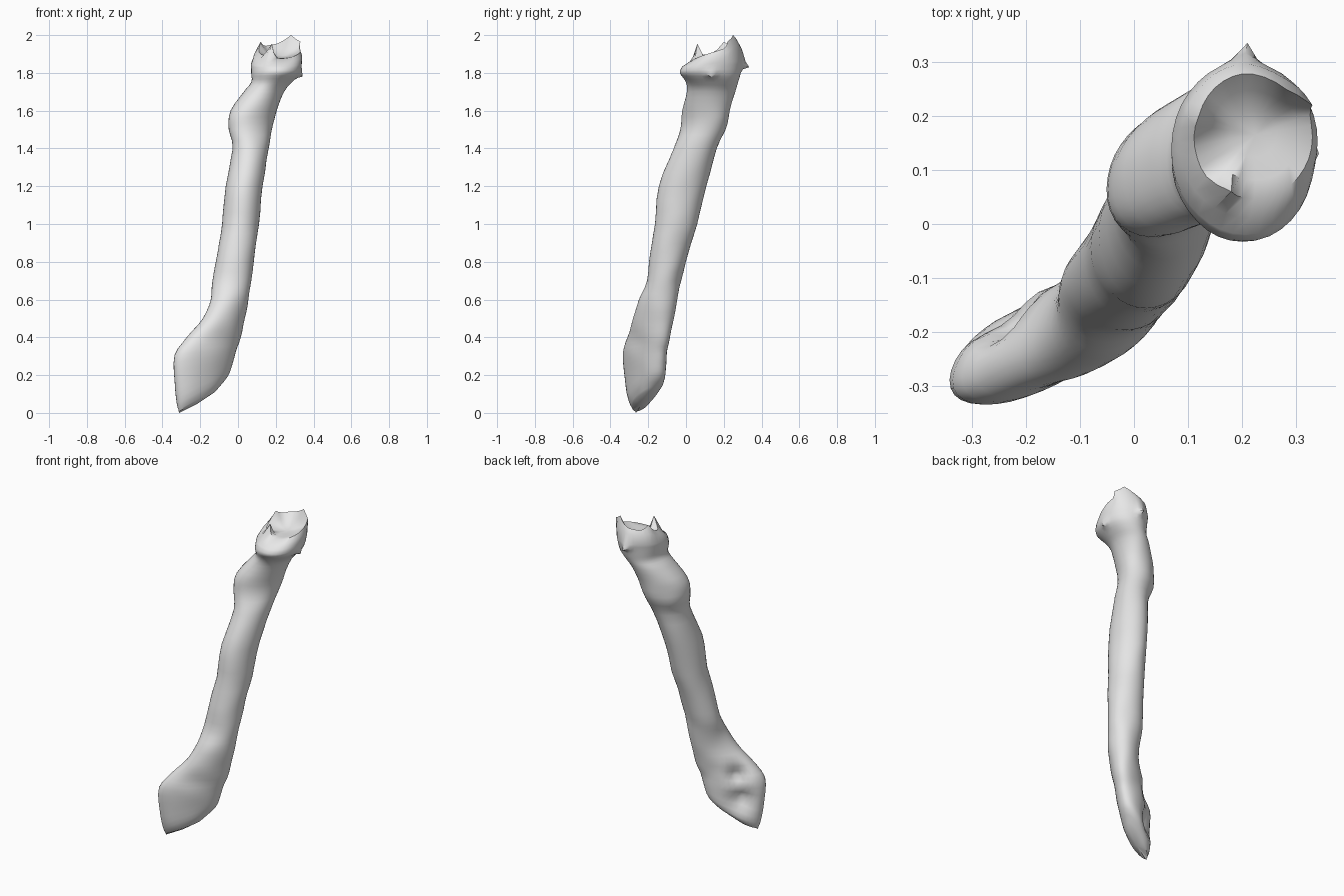
import bpy
import bmesh
import math
from mathutils import Vector, noise

SIDES = 36
STEPS = 3

default_cube = bpy.data.objects.get("Cube")
if default_cube:
    bpy.data.objects.remove(default_cube, do_unlink=True)

# Each cross-section: height, x range, y range, then optional slope along x and y

# Slanted, rounded lower end
LOWER_END = [
    (.06, -.312, -.12, -.285, -.18, .55),
    (.12, -.325, -.052, -.305, -.12, .53),
    (.22, -.338, -.025, -.325, -.105, .33),
    (.32, -.335, -.008, -.333, -.1, .08),
]

# Shaft, neck and outside of the head
SHAFT = [
    (.4, -.27, .015, -.31, -.085),
    (.5, -.185, .035, -.28, -.065),
    (.6, -.145, .055, -.247, -.045),
    (.7, -.135, .072, -.207, -.025),
    (.85, -.11, .09, -.19, .015),
    (1, -.085, .11, -.165, .058),
    (1.2, -.065, .13, -.143, .108),
    (1.4, -.03, .163, -.065, .163),
    (1.5, -.05, .18, -.03, .21),
    (1.6, -.04, .205, -.02, .232),
    (1.7, .03, .245, .005, .26),
    (1.75, .07, .285, 0, .275),
    (1.8, .07, .33, -.033, .29),
    (1.85, .07, .34, -.02, .3, 0, .1),
]

# Rim and shallow dish closing the head
DISH = [
    (1.89, .085, .34, .01, .295, 0, .25),
    (1.915, .11, .33, .045, .28, 0, .32),
    (1.9, .14, .305, .08, .25, 0, .25),
    (1.885, .18, .265, .125, .21, 0, .15),
]

# Bony points on the head: position and reach
POINTS = [
    (.18, .06, 1.955, .045), (.28, .25, 2, .08), (.33, .22, 1.965, .06),
    (.12, .2, 1.965, .06), (.21, .335, 1.83, .04), (.342, .13, 1.78, .04),
]

# Hollow behind the lower end
DENTS = [(-.23, -.225, .2, .12), (-.2, -.205, .33, .1)]


def padded(section):
    return (*section, 0, 0)[:7]


def blend(a, b, c, d, t):
    """Smooth curve through b and c."""
    return b + t / 2 * (c - a + t * (2 * a - 5 * b + 4 * c - d
                                     + t * (3 * (b - c) + d - a)))


def refine(sections):
    """Insert smoothly interpolated sections between the given ones."""
    result = []
    last = len(sections) - 1
    for i in range(last):
        near = [sections[min(max(i + k, 0), last)] for k in (-1, 0, 1, 2)]
        for step in range(STEPS):
            result.append([blend(*column, step / STEPS) for column in zip(*near)])
    result.append(sections[last])
    return result


def add_ring(mesh, section):
    """Slanted oval filling the given x and y ranges."""
    z, left, right, front, back, slope_x, slope_y = section
    # The lower end is a flattened diagonal oval, the upper swelling a milder one
    turn = min(max((z - .38) / .32, 0), 1)
    swelling = max(0, 1 - abs(z - 1.56) / .25)
    phase = math.radians(52 + 38 * turn - 18 * swelling)
    ring = []
    for i in range(SIDES):
        angle = math.tau * i / SIDES
        dx = (right - left) / 2 * math.cos(angle)
        dy = (back - front) / 2 * math.cos(angle - phase)
        spot = Vector(((left + right) / 2 + dx, (front + back) / 2 + dy,
                       z + slope_x * dx + slope_y * dy))
        spot += noise.noise_vector(spot * 9) * .004
        spot.z = max(spot.z, .003)
        ring.append(mesh.verts.new(spot))
    return ring


def bridge(mesh, low, high):
    for i in range(SIDES):
        j = (i + 1) % SIDES
        mesh.faces.new((low[i], low[j], high[j], high[i]))


def close_end(mesh, ring, spot):
    center = mesh.verts.new(spot)
    for i in range(SIDES):
        mesh.faces.new((ring[i], ring[(i + 1) % SIDES], center))


def pull(mesh, point, reach):
    """Draw the surface to a point, fading with distance."""
    nearest = min(mesh.verts, key=lambda v: (v.co - point).length).co.copy()
    shift = point - nearest
    for vert in mesh.verts:
        fade = max(0, 1 - (vert.co - nearest).length / reach)
        vert.co += shift * fade ** 1.5


# Bone colour
bone_grey = bpy.data.materials.new("bone_grey")
bone_grey.use_nodes = True
colour = (.8, .8, .8, 1)
bone_grey.diffuse_color = colour
bone_grey.node_tree.nodes["Principled BSDF"].inputs["Base Color"].default_value = colour

# Loft the whole bone
bone = bmesh.new()
outside = refine([padded(section) for section in LOWER_END + SHAFT])
inside = [padded(section) for section in DISH]
rings = [add_ring(bone, section) for section in outside + inside]
for low, high in zip(rings, rings[1:]):
    bridge(bone, low, high)
close_end(bone, rings[0], (-.22, -.235, .045))
close_end(bone, rings[-1], (.225, .165, 1.88))

# Tip, raised bony points and hollow
lowest = min(bone.verts, key=lambda v: v.co.z)
lowest.co.z = 0
for *point, reach in POINTS + DENTS:
    pull(bone, Vector(point), reach)

bmesh.ops.recalc_face_normals(bone, faces=bone.faces[:])
data = bpy.data.meshes.new("long_bone")
bone.to_mesh(data)
bone.free()
data.materials.append(bone_grey)

long_bone = bpy.data.objects.new("long_bone", data)
bpy.context.collection.objects.link(long_bone)
bpy.context.view_layer.objects.active = long_bone
long_bone.select_set(True)
bpy.ops.object.shade_smooth_by_angle(angle=math.radians(50))
